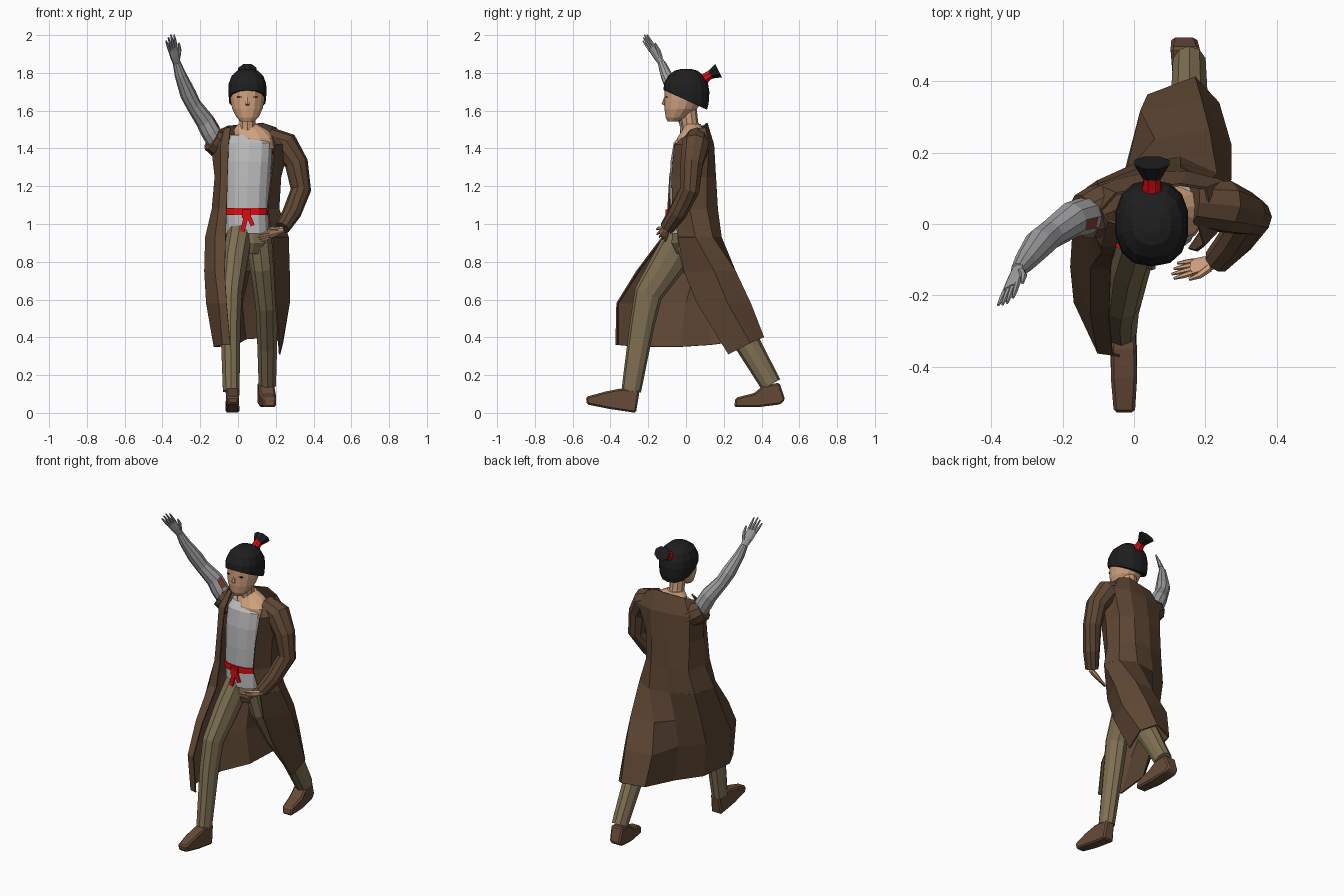
import bpy, bmesh, math
from mathutils import Vector as V, Matrix


def mat(name, r, g, b):
    m = bpy.data.materials.new(name)
    m.diffuse_color = (r, g, b, 1)
    return m


COAT = mat("coat brown", 0.112, 0.062, 0.034)
TROUSER = mat("trouser khaki", 0.215, 0.165, 0.088)
SHIRT = mat("shirt grey", 0.50, 0.50, 0.51)
SKIN = mat("skin", 0.64, 0.36, 0.21)
HAIR = mat("hair black", 0.013, 0.013, 0.014)
RED = mat("sash red", 0.70, 0.004, 0.006)
SHOE = mat("shoe brown", 0.135, 0.070, 0.040)
METAL = mat("arm grey", 0.36, 0.36, 0.37)
RUST = mat("rust mark", 0.23, 0.05, 0.03)


def finish(name, bm, *mats):
    bmesh.ops.recalc_face_normals(bm, faces=bm.faces)
    me = bpy.data.meshes.new(name)
    bm.to_mesh(me)
    bm.free()
    for m in mats:
        me.materials.append(m)
    ob = bpy.data.objects.new(name, me)
    bpy.context.collection.objects.link(ob)
    return ob


def tube(bm, pts, n=10, hint=(1, 0, 0), axis=None, p=1.0):
    """Loft of elliptical rings; pts are (x, y, z, radius along hint, other radius)."""
    c = [V(q[:3]) for q in pts]
    rings = []
    for i, q in enumerate(pts):
        t = V(axis) if axis else (c[min(i + 1, len(c) - 1)] - c[max(i - 1, 0)])
        t = t.normalized()
        u = V(hint)
        u = (u - t * u.dot(t)).normalized()
        v = t.cross(u)
        ra, rb = q[3], q[-1]
        ring = []
        for k in range(n):
            a = 2 * math.pi * (k + 0.5) / n
            ca, sa = math.cos(a), math.sin(a)
            ca = math.copysign(abs(ca) ** p, ca)
            sa = math.copysign(abs(sa) ** p, sa)
            ring.append(bm.verts.new(c[i] + u * ra * ca + v * rb * sa))
        rings.append(ring)
    for a, b in zip(rings, rings[1:]):
        for k in range(n):
            bm.faces.new((a[k], a[(k + 1) % n], b[(k + 1) % n], b[k]))
    bm.faces.new(rings[0][::-1])
    bm.faces.new(rings[-1])


def part(name, m, pts, **kw):
    bm = bmesh.new()
    tube(bm, pts, **kw)
    return finish(name, bm, m)


def box(name, m, loc, size, rot_y=0.0):
    bm = bmesh.new()
    bmesh.ops.create_cube(bm, size=1, matrix=Matrix.Translation(loc)
                          @ Matrix.Rotation(rot_y, 4, 'Y') @ Matrix.Diagonal((*size, 1)))
    return finish(name, bm, m)


def sheet(name, rows):
    """Open cloth from rows of 3D points, given thickness."""
    bm = bmesh.new()
    g = [[bm.verts.new(q) for q in r] for r in rows]
    for a, b in zip(g, g[1:]):
        for k in range(len(a) - 1):
            bm.faces.new((a[k], b[k], b[k + 1], a[k + 1]))
    ob = finish(name, bm, COAT)
    s = ob.modifiers.new("cloth", 'SOLIDIFY')
    s.thickness, s.offset = 0.008, 0
    return ob


# Coat: sections run from the right front edge round the back to the left front edge
waist = [(-.065, -.125), (-.12, -.12), (-.17, -.04), (-.13, .10), (0, .165),
         (.13, .185), (.23, .14), (.265, .05), (.18, -.04)]
collar = [(-.04, 0, 1.51), (-.07, .01, 1.505), (-.09, .04, 1.50), (-.05, .085, 1.52), (.05, .10, 1.525),
          (.13, .11, 1.535), (.20, .10, 1.51), (.21, .05, 1.495), (.175, .01, 1.475)]
body = [
    (1.42, [(-.05, -.06), (-.09, -.06), (-.14, .02), (-.10, .11), (.03, .14),
            (.15, .145), (.25, .12), (.27, .02), (.195, -.06)]),
    (1.25, [(-.055, -.085), (-.09, -.08), (-.12, 0), (-.10, .11), (.02, .155),
            (.13, .155), (.20, .11), (.225, .02), (.175, -.075)]),
    (1.08, [(-.06, -.095), (-.10, -.09), (-.135, 0), (-.10, .12), (.02, .165),
            (.13, .165), (.20, .11), (.215, .02), (.155, -.07)])]
waist_row = [(x, y, .93) for x, y in waist]
sheet("coat_body", [collar] + [[(x, y, z) for x, y in s] for z, s in body] + [waist_row])

skirt = [
    (.75, [(-.07, -.26), (-.12, -.25), (-.175, -.12), (-.14, .05), (-.02, .14),
           (.06, .235), (.21, .26), (.27, .15), (.19, -.01)]),
    (.58, [(-.06, -.365), (-.10, -.36), (-.165, -.22), (-.14, 0), (-.03, .12),
           (.02, .315), (.19, .34), (.27, .22), (.20, .06)])]
hem = [(-.04, -.37, .36), (-.08, -.36, .36), (-.125, -.26, .35), (-.10, -.03, .35),
       (-.01, .13, .36), (.04, .36, .39), (.17, .41, .40), (.235, .34, .37), (.22, .225, .31)]
sheet("coat_skirt", [waist_row] + [[(x, y, z) for x, y in s] for z, s in skirt] + [hem])

# Sleeves
part("left_sleeve", COAT, [(.16, .06, 1.45, .065), (.25, .05, 1.415, .075), (.31, .03, 1.32, .062),
                           (.333, .02, 1.18, .054), (.285, -.045, 1.06, .05), (.235, -.10, .98, .04)],
     hint=(0, 1, 0), n=10)
part("right_sleeve", COAT, [(-.06, .05, 1.40, .075), (-.10, .035, 1.425, .075), (-.14, .02, 1.45, .066)],
     hint=(0, 1, 0), n=10)

# Torso, chest and sash
UP = (0, 0, 1)
part("shirt", SHIRT, [(.05, .02, .95, .115, .105), (.045, .03, 1.06, .118, .115), (.05, .03, 1.2, .12, .117),
                      (.055, .03, 1.33, .125, .112), (.06, .03, 1.43, .125, .095), (.055, .035, 1.47, .10, .065)],
     n=14, axis=UP, p=.75)
part("chest_skin", SKIN, [(.09, .03, 1.40, .115, .088), (.09, .03, 1.455, .11, .08),
                          (.065, .035, 1.50, .09, .055), (.05, .035, 1.53, .05, .045)], n=12, axis=UP)
part("sash", RED, [(.045, .03, 1.048, .124, .123), (.045, .03, 1.085, .124, .123)], n=14, axis=UP, p=.75)
box("sash_knot", RED, (.045, -.098, 1.055), (.045, .022, .045))
box("sash_tail_right", RED, (.033, -.10, 1.00), (.024, .012, .085), .25)
box("sash_tail_left", RED, (.068, -.10, 1.015), (.022, .012, .05), -.4)

# Trousers
part("trouser_hips", TROUSER, [(.055, .02, .84, .07, .07), (.055, .02, .90, .115, .10), (.05, .025, .97, .11, .10)],
     n=12, axis=UP)
part("right_trouser_leg", TROUSER, [(.01, -.01, .95, .07, .09), (-.015, -.09, .80, .068, .092),
                                    (-.035, -.20, .63, .059, .076), (-.04, -.232, .47, .056, .066),
                                    (-.036, -.29, .115, .046, .052)], n=10)
part("left_trouser_leg", TROUSER, [(.11, .03, .95, .075, .09), (.13, .07, .78, .07, .09), (.15, .17, .58, .06, .08),
                                   (.155, .33, .36, .055, .068), (.155, .45, .15, .048, .056)], n=10)


# Shoes: side profiles pushed across, narrower at toe and heel, edges bevelled
def shoe(name, prof, x_toe, x_heel, half):
    ys = [q[0] for q in prof]
    bm = bmesh.new()
    sides = []
    for s in (-1, 1):
        row = []
        for y, z in prof:
            f = (y - min(ys)) / (max(ys) - min(ys))
            row.append(bm.verts.new((x_toe + (x_heel - x_toe) * f
                                     + s * half * (.8 if f < .1 or f > .95 else 1), y, z)))
        sides.append(row)
    a, b = sides
    n = len(a)
    bm.faces.new(a)
    bm.faces.new(b[::-1])
    for k in range(n):
        bm.faces.new((a[k], b[k], b[(k + 1) % n], a[(k + 1) % n]))
    ob = finish(name, bm, SHOE)
    bv = ob.modifiers.new("rounded", 'BEVEL')
    bv.width, bv.segments = .009, 1


shoe("right_shoe", [(-.525, .045), (-.53, .085), (-.43, .112), (-.35, .128), (-.245, .122), (-.265, 0), (-.40, .02)],
     -.027, -.03, .037)
shoe("left_shoe", [(.255, .03), (.262, .08), (.36, .105), (.41, .145), (.495, .16), (.525, .07), (.50, .045), (.38, .03)],
     .167, .14, .042)

# Grey right arm with a rust mark on the upper side
bm = bmesh.new()
tube(bm, [(-.11, .03, 1.43, .05), (-.145, .02, 1.49, .053), (-.175, .012, 1.545, .05), (-.235, -.03, 1.63, .041),
          (-.265, -.055, 1.69, .043), (-.305, -.105, 1.79, .031), (-.325, -.13, 1.855, .021)],
     n=10, hint=(0, 1, 0))
bmesh.ops.recalc_face_normals(bm, faces=bm.faces)
for f in bm.faces:
    if 1.51 < f.calc_center_median().z < 1.57 and f.normal.x > .4 and -.7 < f.normal.y < .3:
        f.material_index = 1
finish("right_arm", bm, METAL, RUST)


# Hands: palm, four fingers and a thumb
def hand(name, m, wrist, tip, side):
    w, d = V(wrist), V(tip) - V(wrist)
    s = V(side)
    s = (s - d * s.dot(d) / d.length_squared).normalized()
    bm = bmesh.new()

    def seg(pts, n, *radii):
        tube(bm, [(*q, *r) for q, r in zip(pts, radii)], n=n, hint=s)
    seg([w - d * .08, w + d * .25, w + d * .52], 8, (.020, .016), (.029, .015), (.031, .011))
    for i in range(4):
        o = i - 1.5
        length = .48 - .06 * abs(o - .3)
        b = w + d * .48 + s * o * .015
        seg([b, b + d * length * .5 + s * o * .002, b + d * length + s * o * .004], 6,
            (.0085,), (.0075,), (.004,))
    b = w + d * .12 + s * .018
    seg([b, b + d * .2 + s * .02, b + d * .42 + s * .027], 6, (.012,), (.010,), (.005,))
    finish(name, bm, m)


hand("right_hand", METAL, (-.325, -.13, 1.855), (-.365, -.23, 2.005), (.7, .6, 0))
hand("left_hand", SKIN, (.228, -.107, .968), (.10, -.135, .92), (0, -.6, .6))

# Neck, head and face
part("neck", SKIN, [(.05, .04, 1.46, .055), (.05, .02, 1.53, .045), (.05, .01, 1.60, .048)], n=10)
part("head", SKIN, [(.05, -.07, 1.542, .036, .027), (.05, -.05, 1.565, .060, .058), (.05, -.028, 1.61, .083, .086),
                    (.05, -.01, 1.66, .093, .105), (.05, -.008, 1.72, .095, .106), (.05, 0, 1.78, .07, .08)],
     n=14, axis=UP)
part("nose", SKIN, [(.05, -.108, 1.675, .007, .006), (.05, -.121, 1.635, .012, .009), (.05, -.108, 1.628, .01, .006)],
     n=6, axis=UP)
for side, x in (("right", .008), ("left", .092)):
    box(side + "_eye", HAIR, (x, -.103, 1.672), (.024, .009, .006))

# Hair: a squarish rounded cap cut by a slanting hairline
bm = bmesh.new()
tube(bm, [(.05, .02, 1.58, .08, .085), (.05, .008, 1.64, .098, .112), (.05, .002, 1.70, .104, .122),
          (.05, 0, 1.745, .101, .116), (.05, 0, 1.785, .085, .094), (.05, 0, 1.812, .055, .06),
          (.05, 0, 1.82, .025, .028)], n=14, axis=UP, p=.85)
bmesh.ops.bisect_plane(bm, geom=bm.verts[:] + bm.edges[:] + bm.faces[:], plane_co=(.05, -.12, 1.71),
                       plane_no=V((0, .10, .22)).normalized(), clear_inner=True)
bmesh.ops.holes_fill(bm, edges=[e for e in bm.edges if e.is_boundary], sides=0)
finish("hair_cap", bm, HAIR)
part("hair_tie", RED, [(.05, .085, 1.758, .032), (.05, .115, 1.782, .026), (.05, .14, 1.797, .026)], n=8)
part("hair_tuft", HAIR, [(.05, .128, 1.79, .026, .024), (.05, .172, 1.812, .053, .043)], n=8)
